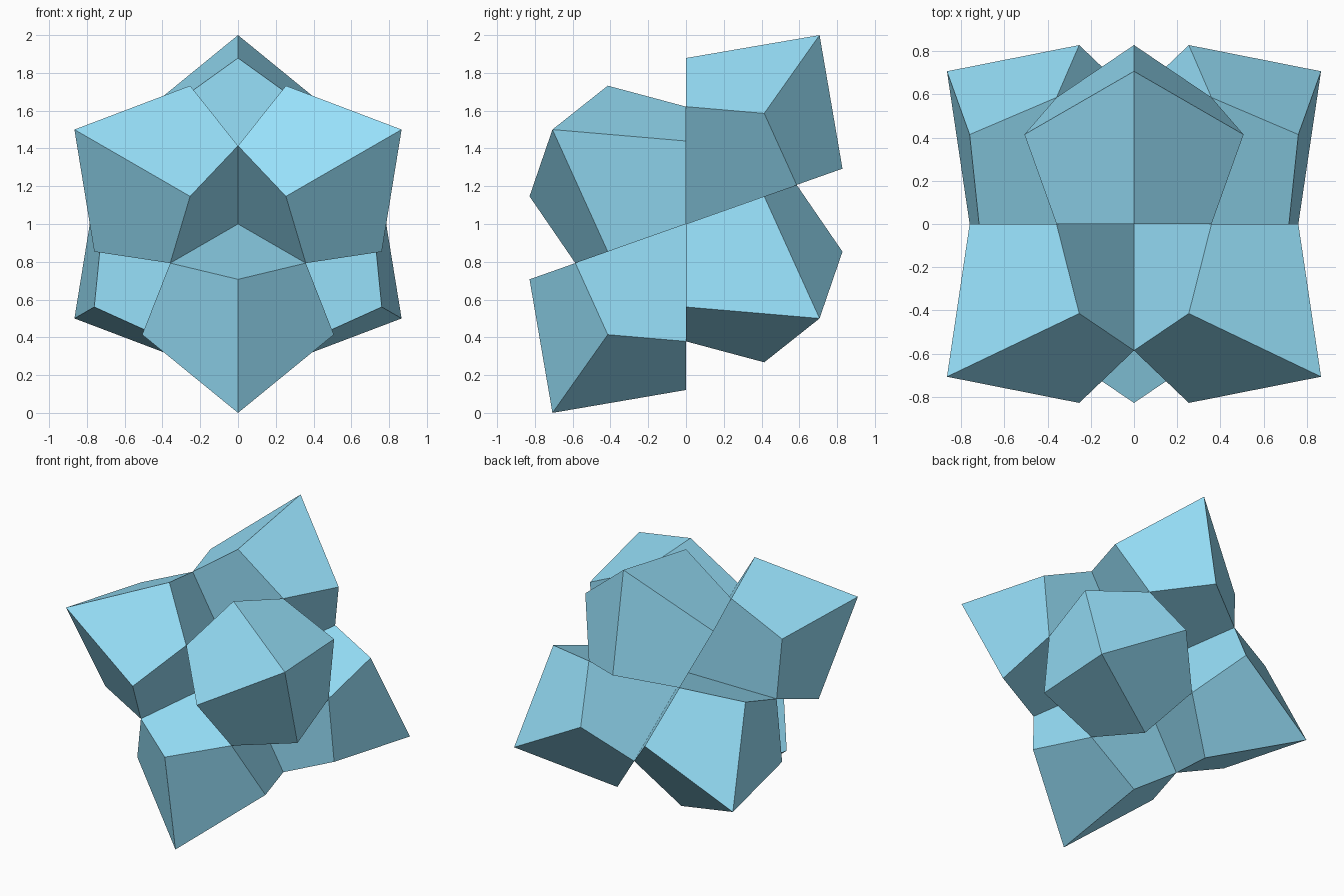
import bpy
import bmesh
from math import sqrt, pi, cos, sin
from mathutils import Vector

if "Cube" in bpy.data.objects:
    bpy.data.objects.remove(bpy.data.objects["Cube"])

R = sqrt(1.5)                      # length of each crystal along its axis
P = R / (1 + sqrt(2))              # height of the lower rim points
A = R - P                          # height of the upper rim points

blue = bpy.data.materials.new("blue")
blue.diffuse_color = (0.31, 0.75, 0.96, 1)
blue.use_nodes = True
blue.node_tree.nodes["Principled BSDF"].inputs["Base Color"].default_value = blue.diffuse_color

# One crystal: a four-fold trapezohedron standing on its point at the origin
bm = bmesh.new()
base = bm.verts.new((0, 0, 0))
tip = bm.verts.new((0, 0, R))
rim = []
for i in range(8):
    a = i * pi / 4
    r, z = (P, P) if i % 2 == 0 else (A / sqrt(2), A)
    rim.append(bm.verts.new((r * cos(a), r * sin(a), z)))
for i in range(8):
    a, b, c = rim[i - 1], rim[i], rim[(i + 1) % 8]
    bm.faces.new((tip, a, b, c) if i % 2 == 0 else (base, c, b, a))
bmesh.ops.recalc_face_normals(bm, faces=bm.faces)
mesh = bpy.data.meshes.new("crystal")
bm.to_mesh(mesh)
bm.free()
mesh.materials.append(blue)

# Three perpendicular axes tilted evenly around the front-back direction
f = -1 / sqrt(3)
axes = [Vector((sqrt(0.5), f, 1 / sqrt(6))),
        Vector((-sqrt(0.5), f, 1 / sqrt(6))),
        Vector((0, f, -2 / sqrt(6)))]

# Six crystals meeting at the centre, one each way along every axis
for n, axis in enumerate(axes):
    for sign, side in ((1, "front"), (-1, "back")):
        ob = bpy.data.objects.new(f"{side}_crystal_{n + 1}", mesh)
        bpy.context.collection.objects.link(ob)
        z = axis * sign
        x = axes[(n + 1) % 3]
        y = z.cross(x)
        m = ob.matrix_world.to_3x3()
        for k, v in enumerate((x, y, z)):
            m.col[k] = v
        ob.matrix_world = m.to_4x4()
        ob.location = (0, 0, 1)
